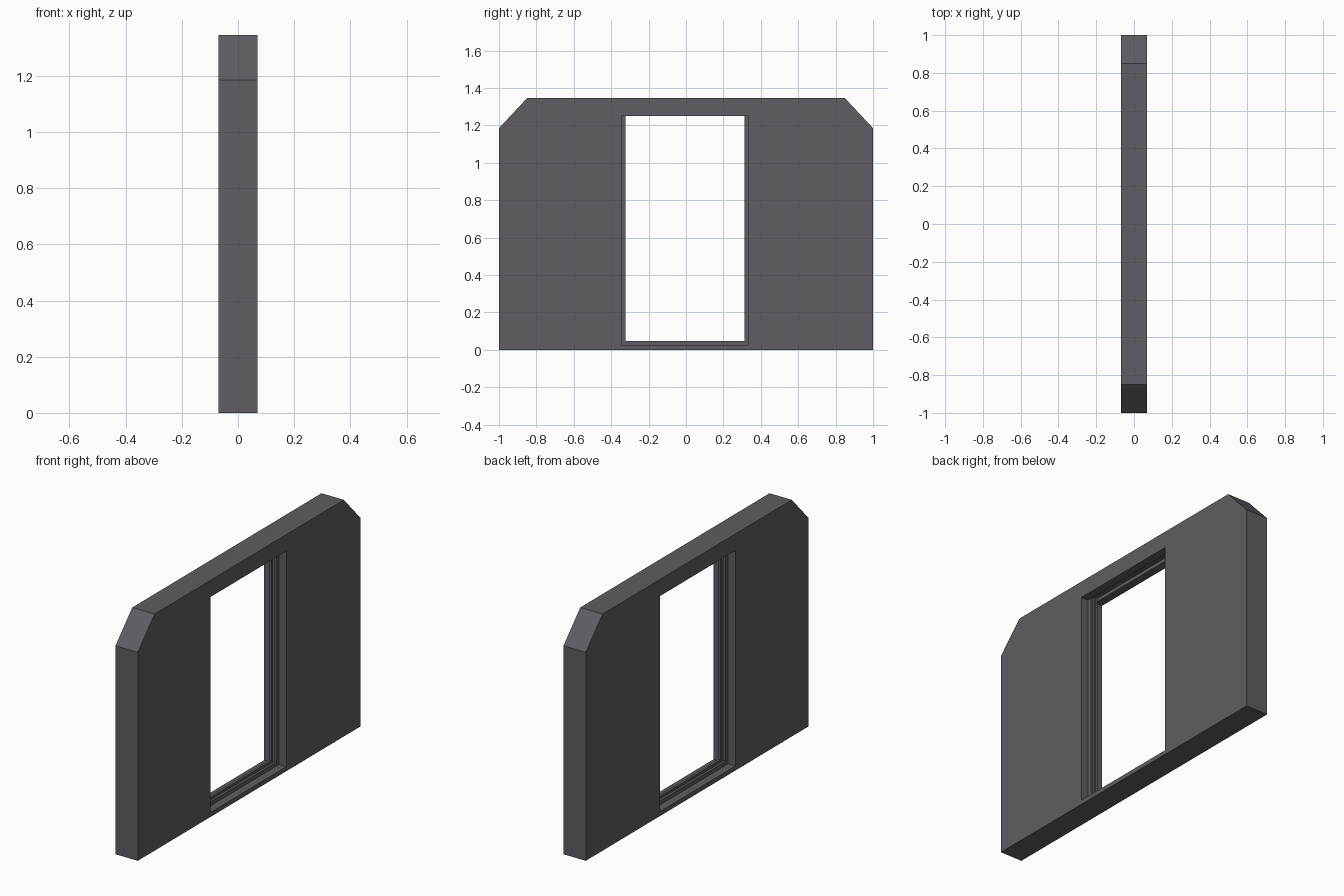
import bpy, bmesh

if "Cube" in bpy.data.objects:
    bpy.data.objects.remove(bpy.data.objects["Cube"])

# single dark grey
mat = bpy.data.materials.new("dark_grey")
mat.diffuse_color = (0.115, 0.108, 0.125, 1)
mat.use_nodes = True
mat.node_tree.nodes["Principled BSDF"].inputs["Base Color"].default_value = mat.diffuse_color

HALF = 0.07
OUTLINE = [(-1, 0), (1, 0), (1, 1.185), (0.85, 1.345), (-0.85, 1.345), (-1, 1.185)]

# doorway section through the wall: (x, lip inset on jambs and sill, header height)
half_section = [(HALF, 0, 1.25), (0.023, 0, 1.25), (0.023, 0.022, 1.27),
                (0.009, 0.022, 1.27), (0.009, 0.011, 1.27)]
section = half_section + [(-x, i, h) for x, i, h in reversed(half_section)]

bm = bmesh.new()


def loop(x, points):
    return [bm.verts.new((x, y, z)) for y, z in points]


def bridge(a, b):
    n = len(a)
    for i in range(n):
        j = (i + 1) % n
        bm.faces.new((a[i], a[j], b[j], b[i]))


def doorway_loop(x, inset, head):
    left, right, sill = -0.345 + inset, 0.335 - inset, 0.025 + inset
    return loop(x, [(left, sill), (right, sill), (right, head), (left, head)])


# outer edge of the wall
front, back = loop(HALF, OUTLINE), loop(-HALF, OUTLINE)
bridge(back, front)

# stepped jambs, sill and header
rings = [doorway_loop(*s) for s in section]
for a, b in zip(rings, rings[1:]):
    bridge(a, b)

# broad faces around the doorway
for o, r in ((front, rings[0]), (back, rings[-1])):
    bm.faces.new((o[0], o[1], r[1], r[0]))
    bm.faces.new((o[1], o[2], o[3], r[2], r[1]))
    bm.faces.new((o[3], o[4], r[3], r[2]))
    bm.faces.new((o[4], o[5], o[0], r[0], r[3]))

bmesh.ops.recalc_face_normals(bm, faces=bm.faces[:])
mesh = bpy.data.meshes.new("doorway_wall")
bm.to_mesh(mesh)
bm.free()
mesh.materials.append(mat)
wall = bpy.data.objects.new("doorway_wall", mesh)
bpy.context.collection.objects.link(wall)
